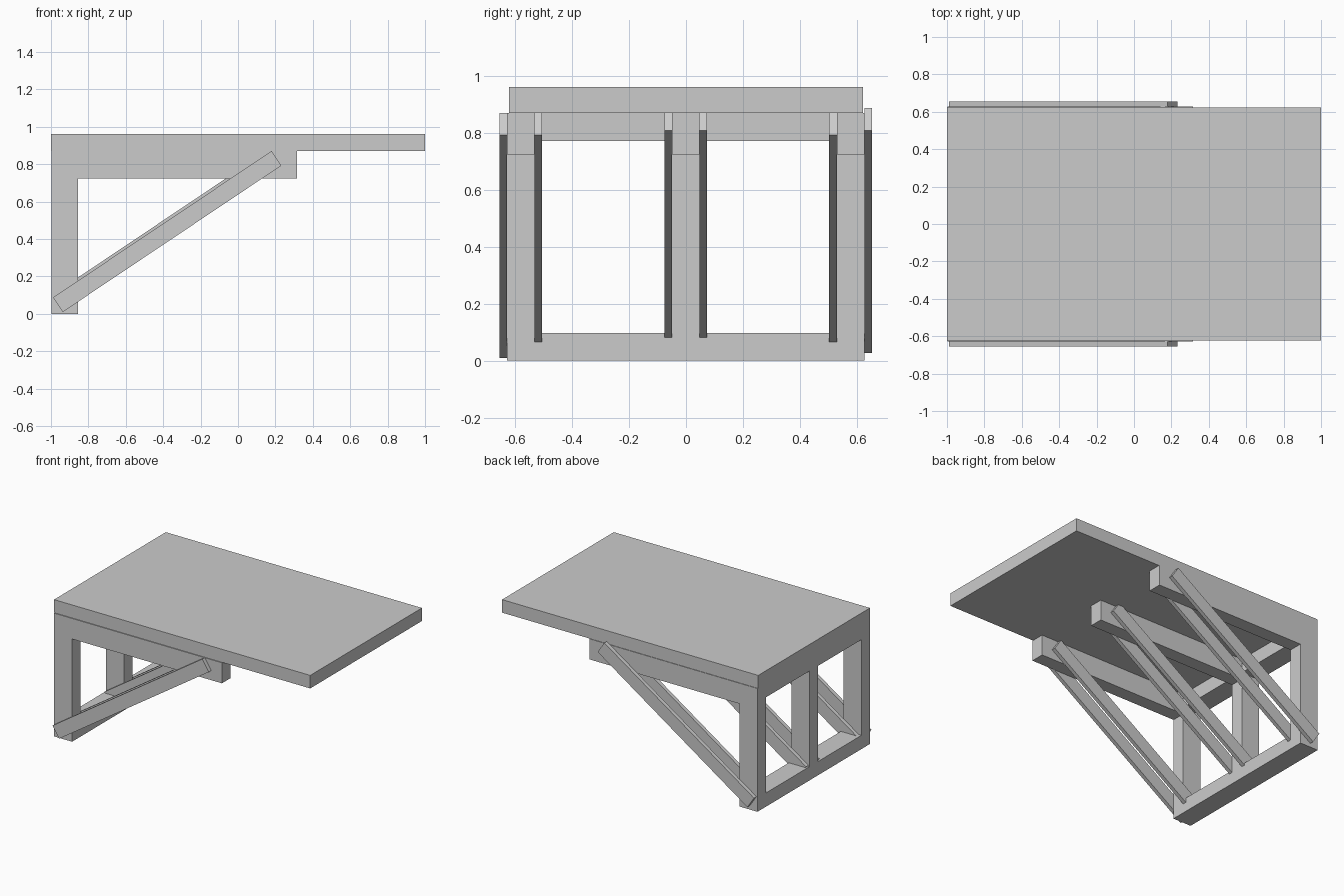
import bpy

if "Cube" in bpy.data.objects:
    bpy.data.objects.remove(bpy.data.objects["Cube"])


def prism(name, profile, y0, y1):
    """Extrude an x-z profile along y."""
    n = len(profile)
    verts = [(x, y0, z) for x, z in profile] + [(x, y1, z) for x, z in profile]
    faces = [tuple(range(n)), tuple(range(2 * n - 1, n - 1, -1))]
    faces += [(i, i + n, (i + 1) % n + n, (i + 1) % n) for i in range(n)]
    mesh = bpy.data.meshes.new(name)
    mesh.from_pydata(verts, [], faces)
    mesh.update()
    obj = bpy.data.objects.new(name, mesh)
    bpy.context.collection.objects.link(obj)
    return obj


def rect(x0, x1, z0, z1):
    return [(x0, z0), (x1, z0), (x1, z1), (x0, z1)]


BACK, INNER = -0.997, -0.855
SEAT_Z = 0.87

# Table top slab
prism("table_top", rect(-1, 1, SEAT_Z, 0.962), -0.623, 0.623)

# Three L-shaped supports: upright post plus horizontal arm
supports = [(-0.629, -0.533), (-0.049, 0.047), (0.53, 0.627)]
bracket = [(BACK, 0), (INNER, 0), (INNER, 0.725), (0.315, 0.725),
           (0.315, SEAT_Z), (BACK, SEAT_Z)]
for i, (y0, y1) in enumerate(supports):
    prism(f"support_bracket_{i + 1}", bracket, y0, y1)

# Rails filling the gaps between the posts, bottom and top
for i in range(2):
    y0, y1 = supports[i][1], supports[i + 1][0]
    prism(f"bottom_rail_{i + 1}", rect(BACK, INNER, 0, 0.097), y0, y1)
    prism(f"top_rail_{i + 1}", rect(BACK, INNER, 0.772, SEAT_Z), y0, y1)

# Diagonal braces clamped on both sides of each support, some set slightly higher
brace = [(-0.937, 0.01), (0.232, 0.793), (0.18, 0.871), (-0.989, 0.088)]
lifts = [(0, 0), (0.017, 0.017), (0, 0.017)]
for i, ((y0, y1), (la, lb)) in enumerate(zip(supports, lifts)):
    for side, ya, yb, lift in (("a", y0 - 0.027, y0, la), ("b", y1, y1 + 0.027, lb)):
        prism(f"diagonal_brace_{i + 1}{side}",
              [(x, z + lift) for x, z in brace], ya, yb)
